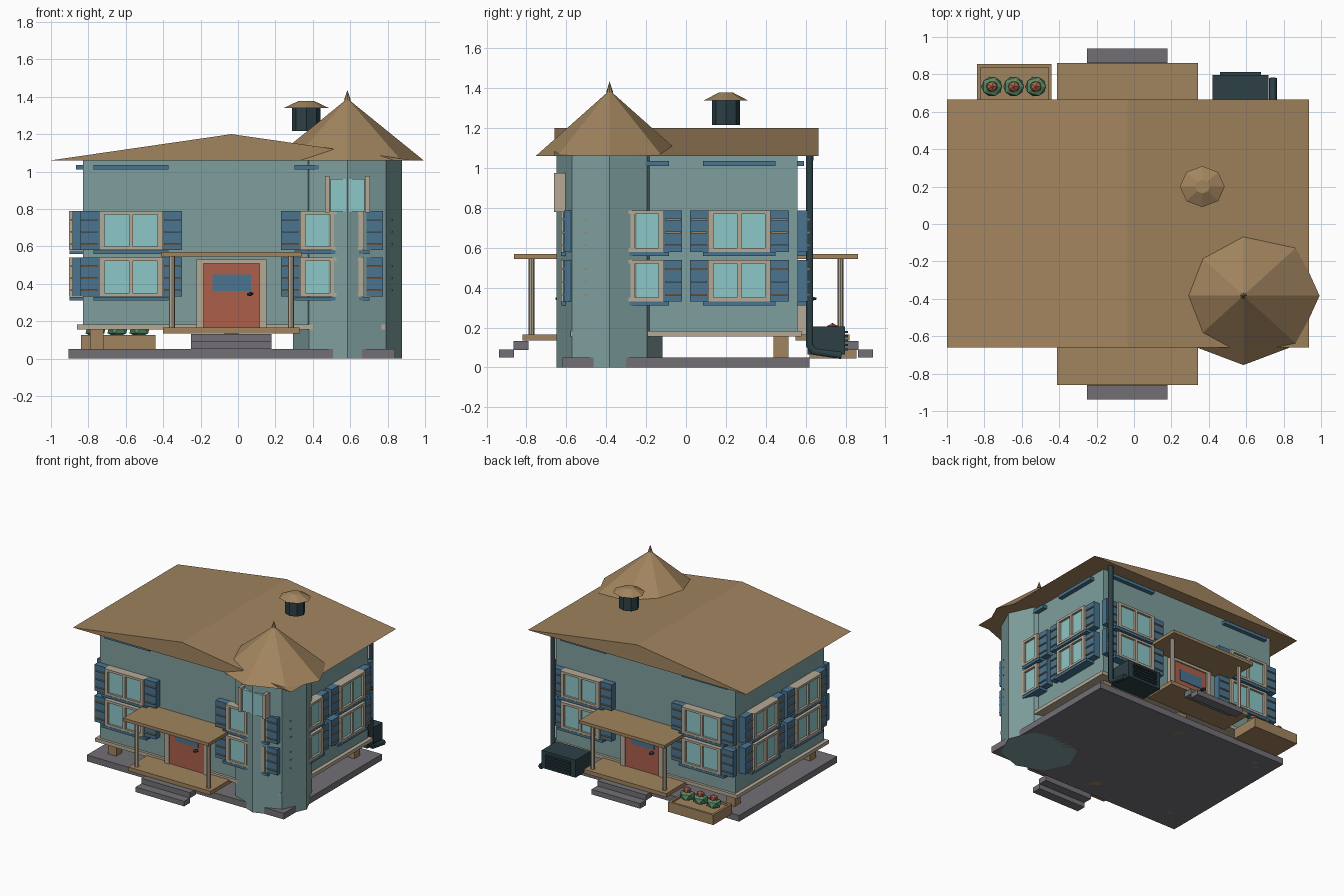
import bpy, bmesh, math
from mathutils import Matrix, Vector

if "Cube" in bpy.data.objects:
    bpy.data.objects.remove(bpy.data.objects["Cube"])


def mat(name, r, g, b):
    m = bpy.data.materials.new(name)
    lin = [(c / 255 / 12.92 if c < 10 else ((c / 255 + 0.055) / 1.055) ** 2.4) for c in (r, g, b)]
    m.diffuse_color = (*lin, 1)
    m.use_nodes = True
    m.node_tree.nodes["Principled BSDF"].inputs["Base Color"].default_value = m.diffuse_color
    return m


WALL = mat("teal_wall", 126, 159, 158)
TAN = mat("tan_wood", 161, 132, 94)
CREAM = mat("cream_trim", 182, 170, 150)
BLUE = mat("shutter_blue", 74, 117, 145)
GLASS = mat("pale_glass", 141, 199, 200)
RED = mat("brick_red", 172, 95, 75)
GRAY = mat("stone_gray", 114, 112, 117)
DARK = mat("dark_metal", 44, 64, 70)
GREEN = mat("leaf_green", 88, 138, 100)
I = Matrix.Identity(4)
CX = -0.035


def finish(name, bm, m):
    bmesh.ops.recalc_face_normals(bm, faces=bm.faces)
    me = bpy.data.meshes.new(name)
    bm.to_mesh(me)
    bm.free()
    me.materials.append(m)
    ob = bpy.data.objects.new(name, me)
    bpy.context.collection.objects.link(ob)
    return ob


def boxes(name, m, items, M=I):
    """Boxes given as x0, x1, y0, y1, z0, z1, placed by M."""
    bm = bmesh.new()
    for a, b, c, d, e, f in items:
        T = Matrix.Translation(((a + b) / 2, (c + d) / 2, (e + f) / 2))
        bmesh.ops.create_cube(bm, size=1, matrix=M @ T @ Matrix.Diagonal((b - a, d - c, f - e, 1)))
    return finish(name, bm, m)


def cones(name, m, items, n=8, M=I):
    """Cones given as x, y, z0, z1, r0, r1; squeezed slightly in y."""
    bm = bmesh.new()
    for x, y, z0, z1, r0, r1 in items:
        T = Matrix.Translation((x, y, (z0 + z1) / 2)) @ Matrix.Diagonal((1, 0.912, 1, 1))
        bmesh.ops.create_cone(bm, cap_ends=True, segments=n, radius1=r0, radius2=r1,
                              depth=z1 - z0, matrix=M @ T)
    return finish(name, bm, m)


# Foundation, posts, house body
boxes("foundation_slab", GRAY, [(-0.905, 0.84, -0.62, 0.62, 0, 0.05)])
boxes("support_posts", TAN, [(x - 0.037, x + 0.037, y - 0.037, y + 0.037, -0.0, 0.16)
                             for x in (-0.755, CX, 0.685) for y in (-0.477, 0.477)])
boxes("base_trim", CREAM, [(-0.86, 0.79, -0.58, 0.58, 0.155, 0.183)])
boxes("house_body", WALL, [(-0.83, 0.76, -0.56, 0.56, 0.18, 1.07)])

# Low gable roof
bm = bmesh.new()
f = bm.faces.new([bm.verts.new(p) for p in ((-1, -0.66, 1.06), (0.935, -0.66, 1.06), (CX, -0.66, 1.2))])
ext = bmesh.ops.extrude_face_region(bm, geom=[f])["geom"]
bmesh.ops.translate(bm, vec=(0, 1.325, 0), verts=[v for v in ext if isinstance(v, bmesh.types.BMVert)])
finish("gable_roof", bm, TAN)

# Corner tower
TX, TY = 0.585, -0.383
cones("tower", WALL, [(TX, TY, 0, 1.08, 0.292, 0.292)])
cones("tower_roof", TAN, [(TX, TY, 1.06, 1.39, 0.407, 0.0)])
cones("tower_finial", TAN, [(TX, TY, 1.38, 1.435, 0.019, 0.0)])
boxes("tower_window_glass", GLASS, [(TX - 0.09, TX - 0.008, -0.648, -0.55, 0.785, 0.96),
                                    (TX + 0.008, TX + 0.09, -0.648, -0.55, 0.785, 0.96)])
boxes("tower_window_frame", CREAM, [(TX - 0.12, TX - 0.095, -0.662, -0.55, 0.78, 0.975),
                                    (TX + 0.095, TX + 0.12, -0.662, -0.55, 0.78, 0.975)])

# Chimney
cones("chimney", DARK, [(0.365, 0.2, 1.217, 1.345, 0.077, 0.077)])
cones("chimney_cap", TAN, [(0.365, 0.2, 1.34, 1.378, 0.12, 0.04)])

# Windows, shutters, sills and eave bars on the four walls
walls = [("front", CX, -0.56, 0, 0.5375, 1.0), ("right", 0.76, 0, 90, 0.268, 0.91),
         ("back", CX, 0.56, 180, 0.5375, 1.0), ("left", -0.83, 0, -90, 0.268, 0.91)]
for side, wx, wy, ang, off, s in walls:
    M = Matrix.Translation((wx, wy, 0)) @ Matrix.Rotation(math.radians(ang), 4, 'Z')
    dp = 0.912 if s == 1 else 1.0
    frame, glass, shut, slat, sill = [], [], [], [], []
    for c in (-off, off):
        sill.append((c - 0.2 * s, c + 0.2 * s, -0.035 * dp, 0, 1.01, 1.035))
        for z0, z1 in ((0.58, 0.788), (0.332, 0.54)):
            h, d = 0.172 * s, -0.074 * dp
            frame += [(c - h, c - h + 0.03 * s, d, 0, z0, z1), (c + h - 0.03 * s, c + h, d, 0, z0, z1),
                      (c - h, c + h, d, 0, z0, z0 + 0.018), (c - h, c + h, d, 0, z1 - 0.018, z1),
                      (c - 0.011, c + 0.011, d, 0, z0, z1)]
            glass.append((c - h + 0.01, c + h - 0.01, -0.056 * dp, 0, z0 + 0.01, z1 - 0.01))
            sill.append((c - 0.2 * s, c + 0.2 * s, -0.072 * dp, 0, z0 - 0.022, z0 - 0.002))
            for k in (-1, 1):
                u = c + k * (h + 0.05 * s)
                shut.append((u - 0.05 * s, u + 0.05 * s, -0.056 * dp, 0, z0, z1))
                for j in range(3):
                    z = z0 + 0.032 + 0.065 * j
                    slat.append((u - 0.044 * s, u + 0.044 * s, -0.065 * dp, 0, z - 0.004, z + 0.004))
    for part, m, items in (("window_frames", CREAM, frame), ("window_glass", GLASS, glass),
                           ("shutters", BLUE, shut), ("shutter_slats", TAN, slat),
                           ("sills_and_eave_bars", BLUE, sill)):
        boxes(side + "_" + part, m, items, M)

# Porches with doors and steps, front and back
for side, ang in (("front", 0), ("back", 180)):
    M = Matrix.Translation((CX, 0, 0)) @ Matrix.Rotation(math.radians(ang), 4, 'Z')
    boxes(side + "_porch_deck", TAN, [(-0.365, 0.365, -0.82, -0.55, 0.135, 0.166)], M)
    boxes(side + "_porch_roof", TAN, [(-0.378, 0.378, -0.862, -0.55, 0.545, 0.57)], M)
    cones(side + "_porch_columns", CREAM, [(k * 0.318, -0.775, 0.16, 0.55, 0.017, 0.017) for k in (-1, 1)], 8, M)
    boxes(side + "_steps", GRAY, [(-0.215, 0.215, -0.938, -0.862, 0.05, 0.09),
                                  (-0.215, 0.215, -0.865, -0.79, 0.088, 0.132)], M)
    boxes(side + "_door_frame", CREAM, [(-0.187, -0.15, -0.61, -0.55, 0.166, 0.53),
                                        (0.15, 0.187, -0.61, -0.55, 0.166, 0.53),
                                        (-0.187, 0.187, -0.61, -0.55, 0.508, 0.53)], M)
    boxes(side + "_door", RED, [(-0.152, 0.152, -0.6, -0.55, 0.166, 0.51)], M)
    boxes(side + "_door_window", BLUE, [(-0.1, 0.105, -0.606, -0.59, 0.362, 0.45)], M)
    bm = bmesh.new()
    bmesh.ops.create_icosphere(bm, subdivisions=1, radius=1, matrix=M @ Matrix.Translation(
        (0.1, -0.63, 0.345)) @ Matrix.Diagonal((0.02, 0.028, 0.011, 1)))
    finish(side + "_door_handle", bm, DARK)

# Downspout at the back right corner
cu = bpy.data.curves.new("downspout", 'CURVE')
cu.dimensions = '3D'
cu.bevel_depth, cu.bevel_resolution, cu.use_fill_caps = 0.021, 1, True
pts = [(0.62, 1.065), (0.62, 0.11), (0.64, 0.08), (0.78, 0.06)]
sp = cu.splines.new('POLY')
sp.points.add(len(pts) - 1)
for p, (y, z) in zip(sp.points, pts):
    p.co = (0.743, y, z, 1)
cu.materials.append(DARK)
bpy.context.collection.objects.link(bpy.data.objects.new("downspout", cu))

# Outdoor cooling unit with louvres
boxes("cooling_unit", DARK, [(0.42, 0.72, 0.61, 0.797, 0.065, 0.205)])
boxes("cooling_unit_louvres", DARK, [(0.46, 0.68, 0.79, 0.812, z, z + 0.011)
                                     for z in (0.085, 0.107, 0.129, 0.151, 0.173)])

# Planter with three flowering bushes
X0, X1, Y0, Y1 = -0.84, -0.44, 0.62, 0.855
boxes("planter_box", TAN, [(X0, X1, Y0, Y1, 0.045, 0.11),
                           (X0, X1, Y0, Y0 + 0.018, 0.1, 0.125), (X0, X1, Y1 - 0.018, Y1, 0.1, 0.125),
                           (X0, X0 + 0.018, Y0, Y1, 0.1, 0.125), (X1 - 0.018, X1, Y0, Y1, 0.1, 0.125)])
for i, x in enumerate((-0.76, -0.643, -0.525)):
    for nm, m, r, z, hz in (("bush", GREEN, 0.062, 0.155, 0.045), ("flower", RED, 0.034, 0.195, 0.028)):
        bm = bmesh.new()
        bmesh.ops.create_icosphere(bm, subdivisions=1, radius=1, matrix=Matrix.Translation(
            (x, 0.735, z)) @ Matrix.Diagonal((r, r * 0.95, hz, 1)))
        finish(f"{nm}_{i + 1}", bm, m)
